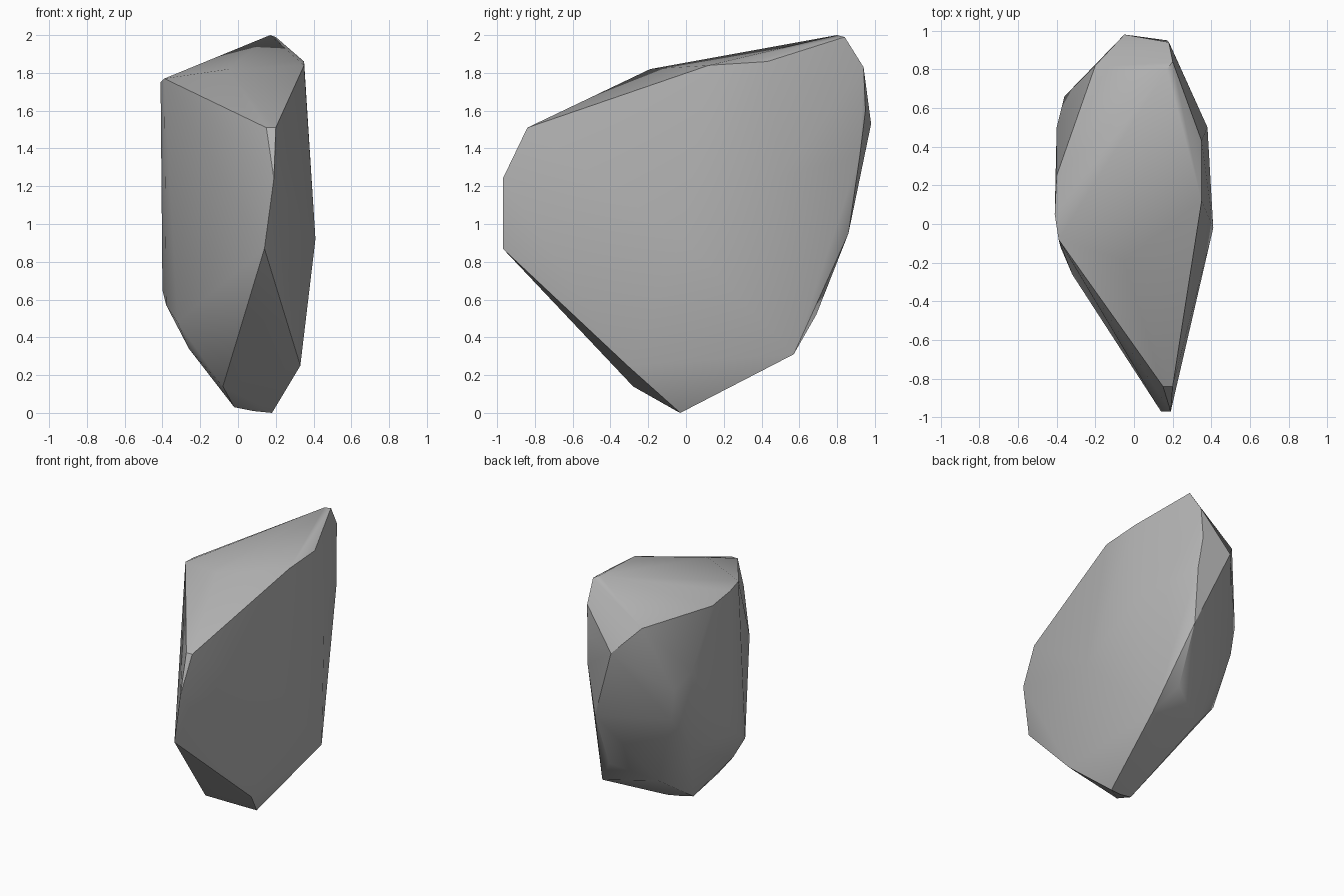
import bpy
import bmesh
import math

# Remove the default object
default_object = bpy.data.objects.get("Cube")
if default_object:
    bpy.data.objects.remove(default_object, do_unlink=True)


def make_material(name, colour):
    material = bpy.data.materials.new(name)
    material.use_nodes = True
    material.diffuse_color = colour
    shader = material.node_tree.nodes["Principled BSDF"]
    shader.inputs["Base Color"].default_value = colour
    shader.inputs["Roughness"].default_value = 0.8
    return material


def build_hull(name, corner_groups, material, smooth_angle):
    """Wrap a tight faceted skin around groups of corners."""
    mesh = bpy.data.meshes.new(name)
    bm = bmesh.new()
    for corners in corner_groups:
        for corner in corners:
            bm.verts.new(corner)
    result = bmesh.ops.convex_hull(bm, input=bm.verts[:])
    leftovers = set(result["geom_interior"]) | set(result["geom_unused"])
    loose = [item for item in leftovers if isinstance(item, bmesh.types.BMVert)]
    bmesh.ops.delete(bm, geom=loose, context="VERTS")
    bmesh.ops.recalc_face_normals(bm, faces=bm.faces[:])
    bm.to_mesh(mesh)
    bm.free()
    mesh.materials.append(material)

    rock = bpy.data.objects.new(name, mesh)
    bpy.context.collection.objects.link(rock)
    bpy.ops.object.select_all(action="DESELECT")
    rock.select_set(True)
    bpy.context.view_layer.objects.active = rock
    bpy.ops.object.shade_smooth_by_angle(angle=smooth_angle)
    return rock


# Narrow front nose
front_nose = [(.2, -.84, 1.51), (.15, -.84, 1.51), (.19, -.97, 1.24), (.14, -.97, .87)]

# Sloping crown, rising towards the back
crown = [
    (-.05, -.19, 1.82), (.35, .12, 1.84), (.35, .43, 1.86),
    (.17, .8, 2), (.2, .84, 1.99), (.18, .94, 1.83),
]

# Broad, slightly bulging flank
broad_flank = [(.41, -.02, .92), (.38, .5, 1.25), (.33, -.31, .25), (.31, .57, .31)]

# Steep rear edge and ridge
rear = [
    (-.05, .98, 1.53), (.17, .95, 1.6), (.19, .92, 1.36), (.17, .86, .95),
    (.17, .69, .52), (-.33, .65, .97), (-.35, .44, .65), (-.2, .82, 1.7),
]

# Rounded opposite flank
rounded_flank = [
    (-.39, -.08, 1.77), (-.41, .05, 1.75), (-.4, .25, 1.71), (-.4, .5, 1.3),
    (-.36, .66, 1.2), (-.4, 0, .65), (-.38, -.12, .57), (-.32, -.26, .48),
]

# Small worn underside
underside = [
    (.18, -.03, 0), (.08, -.05, .01), (-.02, -.06, .03),
    (-.08, -.28, .14), (-.26, -.2, .34), (-.13, .52, .4),
]

stone_grey = make_material("stone grey", (.45, .45, .45, 1))
build_hull(
    "boulder",
    [front_nose, crown, broad_flank, rear, rounded_flank, underside],
    stone_grey,
    math.radians(30),
)
